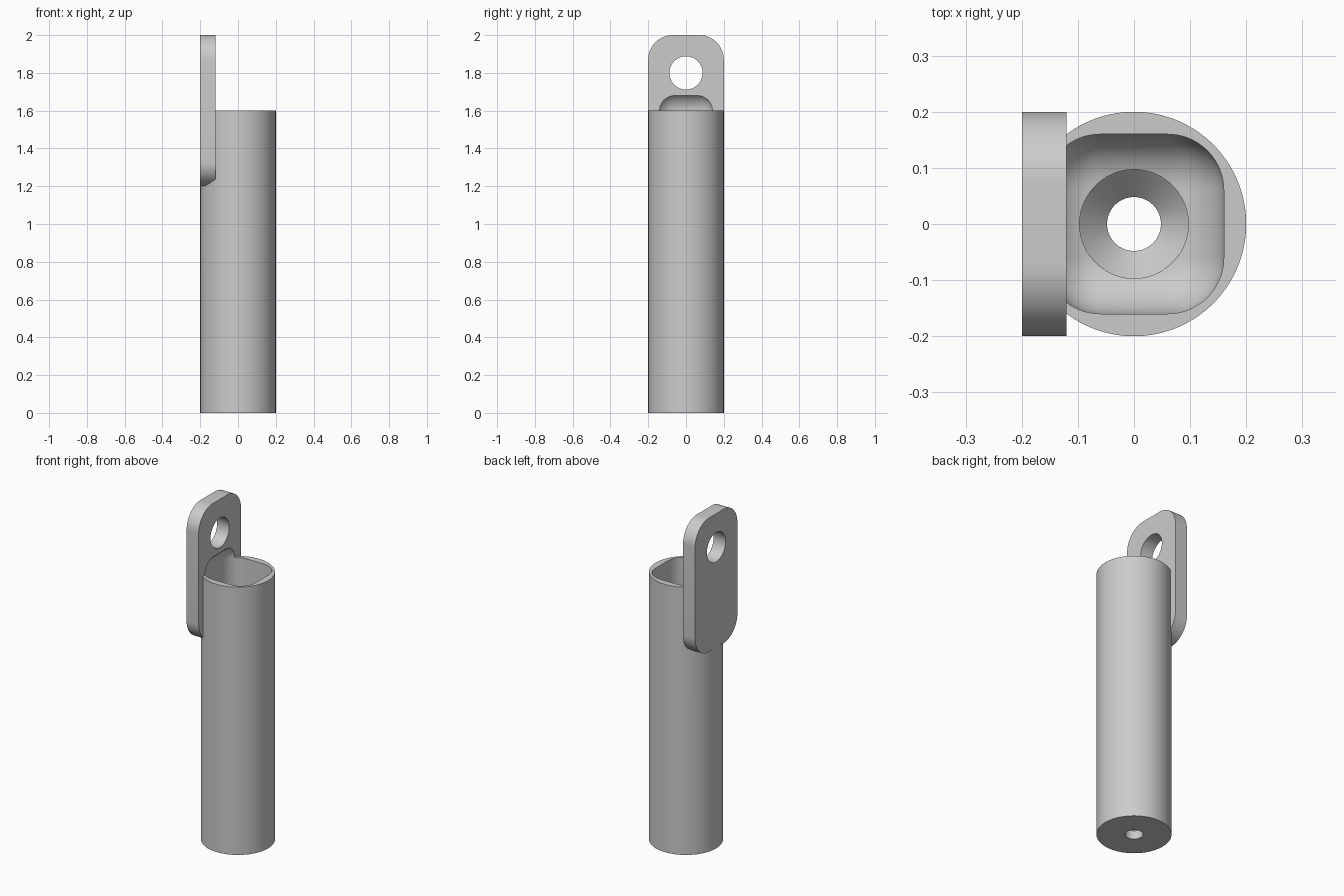
import bpy, bmesh
from math import cos, sin, pi, radians
from mathutils import Matrix

old = bpy.data.objects.get("Cube")
if old:
    bpy.data.objects.remove(old, do_unlink=True)

grey = bpy.data.materials.new("light_grey")
grey.use_nodes = True
grey.diffuse_color = (0.6, 0.6, 0.6, 1)
grey.node_tree.nodes["Principled BSDF"].inputs["Base Color"].default_value = (0.6, 0.6, 0.6, 1)


def finish(bm, name):
    bmesh.ops.recalc_face_normals(bm, faces=bm.faces)
    mesh = bpy.data.meshes.new(name)
    bm.to_mesh(mesh)
    bm.free()
    mesh.materials.append(grey)
    ob = bpy.data.objects.new(name, mesh)
    bpy.context.collection.objects.link(ob)
    return ob


def turned(name, profile, segments=96, matrix=Matrix()):
    """Closed solid turned around z from (radius, height) pairs."""
    bm = bmesh.new()
    rings = []
    for r, z in profile:
        angles = [2 * pi * (i + 0.5) / segments for i in range(segments)]
        rings.append([bm.verts.new((r * cos(a), r * sin(a), z)) for a in angles])
    for low, high in zip(rings, rings[1:]):
        for i in range(segments):
            j = (i + 1) % segments
            bm.faces.new((low[i], low[j], high[j], high[i]))
    bm.faces.new(rings[0])
    bm.faces.new(rings[-1])
    bm.transform(matrix)
    return finish(bm, name)


def rounded_box(name, centre, size, radius, axis=None, segments=14):
    """Box with all edges rounded, or only those along one axis."""
    bm = bmesh.new()
    bmesh.ops.create_cube(bm, size=1, matrix=Matrix.Translation(centre) @ Matrix.Diagonal((*size, 1)))
    edges = [e for e in bm.edges if axis is None
             or abs(e.verts[0].co[axis] - e.verts[1].co[axis]) > 1e-4]
    bmesh.ops.bevel(bm, geom=edges, offset=radius, offset_type='OFFSET',
                    segments=segments, profile=0.5, affect='EDGES')
    return finish(bm, name)


def combine(target, tool, operation):
    mod = target.modifiers.new(operation.lower(), 'BOOLEAN')
    mod.operation = operation
    mod.solver = 'EXACT'
    mod.object = tool
    bpy.context.view_layer.objects.active = target
    bpy.ops.object.modifier_apply(modifier=mod.name)
    bpy.data.objects.remove(tool, do_unlink=True)


# Round body and the hanging tab fused to its side
holder = turned("tube_holder", [(0.2, 0), (0.2, 1.6)])
tab = rounded_box("hanging_tab", (-0.16, 0, 1.6), (0.08, 0.4, 0.8), 0.13, axis=0)
eye = turned("tab_hole", [(0.088, -0.1), (0.088, 0.1)], 64,
             Matrix.Translation((-0.16, 0, 1.8)) @ Matrix.Rotation(pi / 2, 4, 'Y'))
combine(tab, eye, 'DIFFERENCE')
combine(holder, tab, 'UNION')

# Rounded square pocket that also bites into the tab
pocket = rounded_box("pocket", (0, 0, 0.9), (0.32, 0.32, 1.6), 0.1)
combine(holder, pocket, 'DIFFERENCE')

# Countersunk drain hole in the floor
drain = turned("drain", [(0.048, -0.1), (0.048, 0.05), (0.097, 0.1), (0.097, 0.13)], 64)
combine(holder, drain, 'DIFFERENCE')

bpy.ops.object.select_all(action='DESELECT')
holder.select_set(True)
bpy.context.view_layer.objects.active = holder
bpy.ops.object.shade_smooth_by_angle(angle=radians(25))
